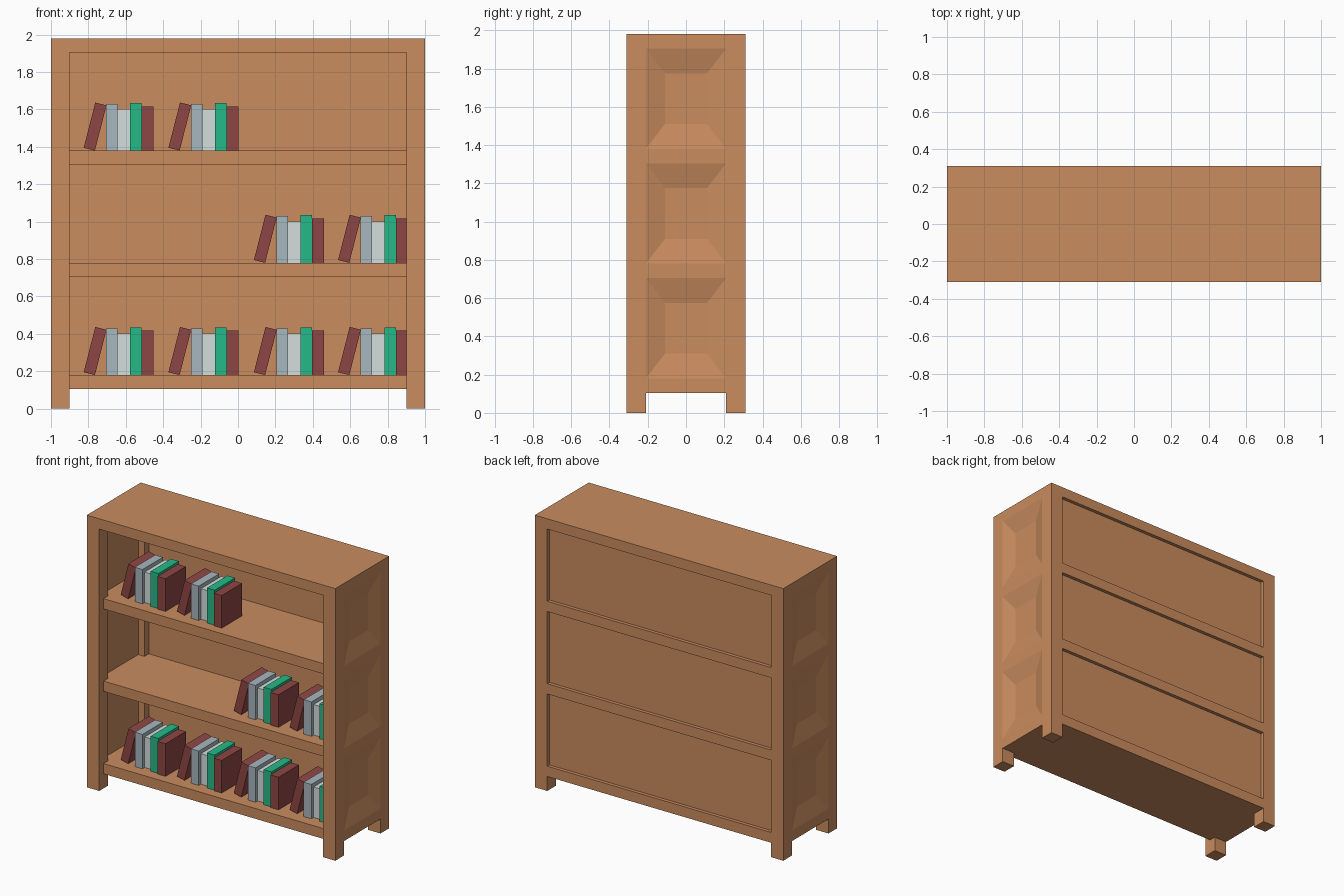
import bpy, bmesh

if "Cube" in bpy.data.objects:
    bpy.data.objects.remove(bpy.data.objects["Cube"])


def material(name, rgb):
    m = bpy.data.materials.new(name)
    m.diffuse_color = tuple((c / 255) ** 2.2 for c in rgb) + (1,)
    m.use_nodes = True
    m.node_tree.nodes["Principled BSDF"].inputs["Base Color"].default_value = m.diffuse_color
    return m


WOOD = material("wood", (200, 139, 95))
RED = material("dark_red", (140, 72, 70))
GREY = material("blue_grey", (166, 182, 188))
WHITE = material("off_white", (212, 220, 220))
GREEN = material("green", (42, 184, 134))


def finish(name, bm, mat, mirror=False):
    bmesh.ops.recalc_face_normals(bm, faces=bm.faces)
    me = bpy.data.meshes.new(name)
    bm.to_mesh(me)
    bm.free()
    me.materials.append(mat)
    ob = bpy.data.objects.new(name, me)
    bpy.context.collection.objects.link(ob)
    if mirror:
        ob.modifiers.new("Mirror", "MIRROR").use_axis[0] = True
    return ob


def prism(name, low, high, mat, mirror=False):
    """Closed solid between two matching outlines."""
    bm = bmesh.new()
    a = [bm.verts.new(p) for p in low]
    b = [bm.verts.new(p) for p in high]
    bm.faces.new(a)
    bm.faces.new(b)
    for i in range(len(a)):
        j = (i + 1) % len(a)
        bm.faces.new((a[i], a[j], b[j], b[i]))
    return finish(name, bm, mat, mirror)


def slab(name, outline, z0, z1, mat, mirror=False):
    return prism(name, [(x, y, z0) for x, y in outline],
                 [(x, y, z1) for x, y in outline], mat, mirror)


def rect(x0, x1, y0, y1):
    return [(x0, y0), (x1, y0), (x1, y1), (x0, y1)]


W, D, P, T = 1.0, 0.31, 0.10, 0.075
IX, IY = W - P, D - P
TOP = 1.98
SHELF_Z = [0.105, 0.705, 1.305]

# Top board and corner posts
slab("top_board", rect(-W, W, -D, D), TOP - T, TOP, WOOD)
slab("front_posts", rect(IX, W, -D, -IY), 0, TOP - T, WOOD, True)
slab("back_posts", rect(IX, W, IY, D), 0, TOP - T, WOOD, True)

# Shelves notched around the posts; front edge set back, back edge flush
FRONT = -0.26
notched = [(-IX, FRONT), (IX, FRONT), (IX, -IY), (W, -IY), (W, IY), (IX, IY),
           (IX, D), (-IX, D), (-IX, IY), (-W, IY), (-W, -IY), (-IX, -IY)]
for i, z in enumerate(SHELF_Z):
    slab(f"shelf_{i}", notched, z, z + T, WOOD)


# Side panels with a sloped recess on the outside
def side_panel(name, z0, z1):
    bm = bmesh.new()

    def ring(x, iy, iz):
        return [bm.verts.new((x, y, z)) for y, z in
                rect(-IY + iy, IY - iy, z0 + iz, z1 - iz)]
    rings = [ring(0.95, 0, 0), ring(W, 0, 0), ring(W - 0.03, 0.10, 0.13)]
    bm.faces.new(rings[0])
    bm.faces.new(rings[2])
    for a, b in zip(rings, rings[1:]):
        for i in range(4):
            j = (i + 1) % 4
            bm.faces.new((a[i], a[j], b[j], b[i]))
    finish(name, bm, WOOD, True)


# One side panel pair and one thin back panel per bay
for i, z in enumerate(SHELF_Z):
    z0, z1 = z + T, z + 0.6
    side_panel(f"side_panels_{i}", z0, z1)
    slab(f"back_panel_{i}", rect(-IX, IX, 0.26, 0.285), z0, z1, WOOD)


# Book group: one leaning book and four upright ones
def book(name, profile, y0, y1, x, z, mat):
    prism(name, [(x + u, y0, z + v) for u, v in profile],
          [(x + u, y1, z + v) for u, v in profile], mat)


LEAN = [(0, 0.015), (0.06, 0), (0.122, 0.242), (0.062, 0.257)]
BOOKS = [("leaning_book", LEAN, -0.17, RED),
         ("grey_book", rect(0.12, 0.182, 0, 0.25), -0.18, GREY),
         ("white_book", rect(0.182, 0.248, 0, 0.222), -0.155, WHITE),
         ("green_book", rect(0.248, 0.31, 0, 0.255), -0.18, GREEN),
         ("red_book", rect(0.31, 0.374, 0, 0.237), -0.19, RED)]
COLUMNS = [-0.825, -0.372, 0.085, 0.535]
for level, cols in enumerate([(0, 1, 2, 3), (2, 3), (0, 1)]):
    for c in cols:
        for name, profile, y0, mat in BOOKS:
            book(f"{name}_{level}_{c}", profile, y0, y0 + 0.235,
                 COLUMNS[c], SHELF_Z[level] + T, mat)
